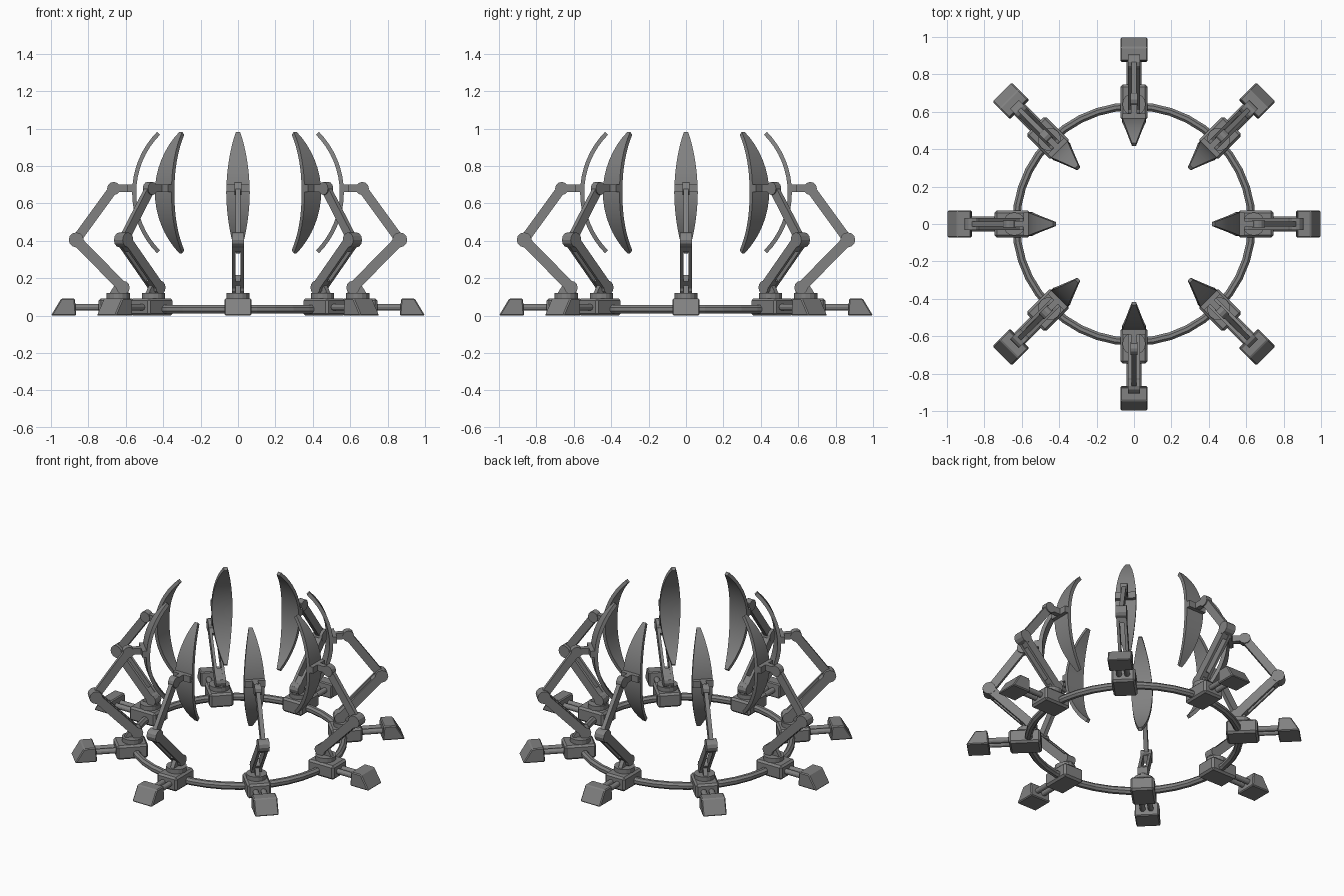
import bpy, bmesh, math
from mathutils import Vector, Matrix

if "Cube" in bpy.data.objects:
    bpy.data.objects.remove(bpy.data.objects["Cube"])

grey = bpy.data.materials.new("dark_grey_metal")
grey.diffuse_color = (0.22, 0.22, 0.22, 1)
grey.use_nodes = True
grey.node_tree.nodes["Principled BSDF"].inputs["Base Color"].default_value = grey.diffuse_color


# ---- helpers: parts are modelled in a radial frame (x = outward) ----
def prism(bm, prof, y0, y1):
    """Extrude an (r, z) profile from y0 to y1."""
    a = [bm.verts.new((r, y0, z)) for r, z in prof]
    b = [bm.verts.new((r, y1, z)) for r, z in prof]
    n = len(prof)
    bm.faces.new(a)
    bm.faces.new(b[::-1])
    for i in range(n):
        j = (i + 1) % n
        bm.faces.new((a[j], a[i], b[i], b[j]))


def box(bm, r0, r1, hw, z0, z1):
    prism(bm, [(r0, z0), (r1, z0), (r1, z1), (r0, z1)], -hw, hw)


def disc(bm, r, z, rad, hw, n=12):
    prism(bm, [(r + rad * math.cos(2 * math.pi * i / n),
                z + rad * math.sin(2 * math.pi * i / n)) for i in range(n)], -hw, hw)


def bar(bm, p, q, th, y0, y1):
    p, q = Vector(p), Vector(q)
    d = (q - p).normalized() * th / 2
    o = Vector((-d.y, d.x))
    prism(bm, [p + o, p - o, q - o, q + o], y0, y1)


def cyl(bm, rad, depth, matrix, n=12):
    bmesh.ops.create_cone(bm, cap_ends=True, segments=n, radius1=rad, radius2=rad,
                          depth=depth, matrix=matrix)


def bevel(bm, w):
    bmesh.ops.bevel(bm, geom=bm.edges[:], offset=w, segments=1, affect='EDGES')


def to_mesh(bm, name):
    bmesh.ops.recalc_face_normals(bm, faces=bm.faces[:])
    me = bpy.data.meshes.new(name)
    bm.to_mesh(me)
    bm.free()
    me.materials.append(grey)
    return me


def place(me, name, angle=0):
    ob = bpy.data.objects.new(name, me)
    ob.rotation_euler.z = angle
    bpy.context.collection.objects.link(ob)
    return ob


parts = {}

# base block on the ring
bm = bmesh.new()
box(bm, 0.555, 0.745, 0.072, 0.0, 0.092)
bevel(bm, 0.012)
parts["base_block"] = to_mesh(bm, "base_block")

# sloped foot at the outer end
bm = bmesh.new()
prism(bm, [(0.865, 0), (1.0, 0), (0.945, 0.092), (0.872, 0.092)], -0.072, 0.072)
bevel(bm, 0.006)
parts["outer_foot"] = to_mesh(bm, "outer_foot")

# twin rods joining block and foot
bm = bmesh.new()
for y in (-0.024, 0.024):
    cyl(bm, 0.017, 0.16, Matrix.Translation((0.805, y, 0.045)) @ Matrix.Rotation(math.pi / 2, 4, 'Y'))
parts["twin_rods"] = to_mesh(bm, "twin_rods")

# turntable and shoulder bracket
S, E, W = (0.615, 0.15), (0.865, 0.405), (0.665, 0.68)
bm = bmesh.new()
cyl(bm, 0.062, 0.03, Matrix.Translation((0.64, 0, 0.105)), 16)
prism(bm, [(0.585, 0.115), (0.69, 0.115), (0.655, 0.17), (0.61, 0.185), (0.585, 0.17)], -0.013, 0.013)
parts["shoulder_bracket"] = to_mesh(bm, "shoulder_bracket")

# lower link: two side bars with pivots
bm = bmesh.new()
for y0, y1 in ((-0.031, -0.014), (0.014, 0.031)):
    bar(bm, S, E, 0.055, y0, y1)
disc(bm, *S, 0.036, 0.031)
disc(bm, *E, 0.04, 0.033)
Sv, Ev = Vector(S), Vector(E)
bar(bm, Sv, Sv.lerp(Ev, 0.2), 0.05, -0.02, 0.02)
bar(bm, Sv.lerp(Ev, 0.83), Ev, 0.05, -0.02, 0.02)
parts["lower_link"] = to_mesh(bm, "lower_link")

# upper link: single bar
bm = bmesh.new()
bar(bm, E, W, 0.05, -0.013, 0.013)
disc(bm, *W, 0.035, 0.02)
parts["upper_link"] = to_mesh(bm, "upper_link")

# panel mount: neck and crossbar
bm = bmesh.new()
box(bm, 0.56, 0.665, 0.016, 0.662, 0.702)
box(bm, 0.555, 0.59, 0.062, 0.66, 0.702)
parts["panel_mount"] = to_mesh(bm, "panel_mount")

# curved petal panel
bm = bmesh.new()
N, R, half, cr, cz = 16, 0.451, math.radians(44.6), 0.104, 0.658
rows = []
for i in range(N + 1):
    t = 2 * i / N - 1
    a = t * half
    w = 0.011 + 0.052 * (1 - abs(t) ** 1.8)
    rows.append([bm.verts.new((cr + rad * math.cos(a), y, cz + rad * math.sin(a)))
                 for rad, y in ((R - 0.011, -w), (R - 0.011, w), (R + 0.011, w), (R + 0.011, -w))])
for p, q in zip(rows, rows[1:]):
    for k in range(4):
        m = (k + 1) % 4
        bm.faces.new((p[k], p[m], q[m], q[k]))
bm.faces.new(rows[0])
bm.faces.new(rows[-1][::-1])
me = to_mesh(bm, "petal_panel")
me.shade_smooth()
me.set_sharp_from_angle(angle=math.radians(30))
parts["petal_panel"] = me

# eight stations around the ring
for k in range(8):
    for name, me in parts.items():
        place(me, f"{name}_{k + 1}", k * math.pi / 4)

# base ring
bm = bmesh.new()
M, sides = 40, 8
loops = []
for i in range(M):
    a = 2 * math.pi * i / M
    loop = []
    for j in range(sides):
        b = 2 * math.pi * (j + 0.5) / sides
        r = 0.63 + 0.023 * math.cos(b)
        loop.append(bm.verts.new((r * math.cos(a), r * math.sin(a), 0.034 + 0.024 * math.sin(b))))
    loops.append(loop)
for i in range(M):
    p, q = loops[i], loops[(i + 1) % M]
    for j in range(sides):
        m = (j + 1) % sides
        bm.faces.new((p[j], q[j], q[m], p[m]))
place(to_mesh(bm, "base_ring"), "base_ring")
